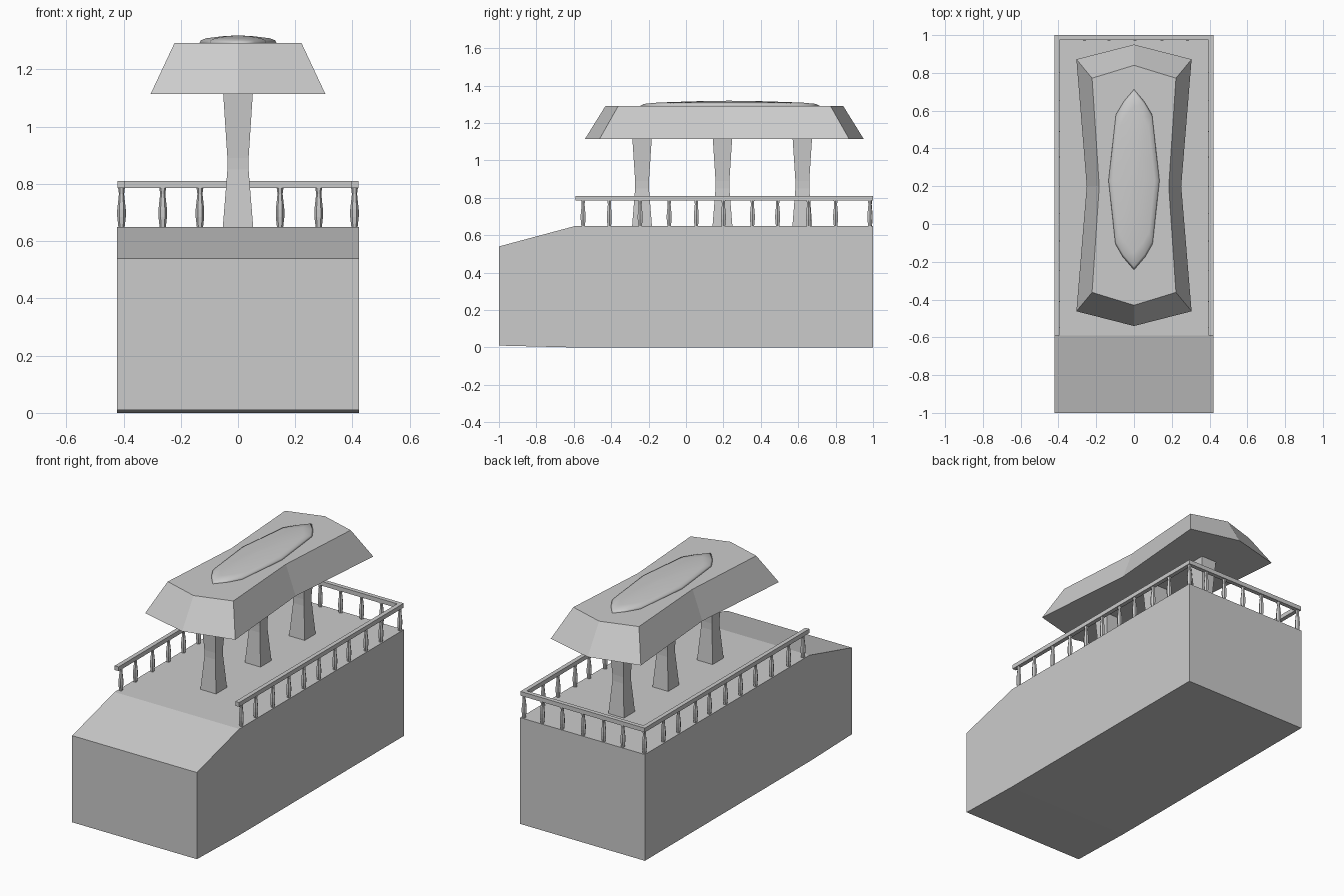
import bpy, bmesh, math

if "Cube" in bpy.data.objects:
    bpy.data.objects.remove(bpy.data.objects["Cube"])


def loft(name, rings, smooth=False):
    """Skin a stack of equally sized closed rings and cap both ends."""
    bm = bmesh.new()
    loops = [[bm.verts.new(p) for p in ring] for ring in rings]
    n = len(loops[0])
    for a, b in zip(loops, loops[1:]):
        for i in range(n):
            j = (i + 1) % n
            bm.faces.new((a[i], a[j], b[j], b[i]))
    bm.faces.new(loops[0][::-1])
    bm.faces.new(loops[-1])
    bmesh.ops.recalc_face_normals(bm, faces=bm.faces)
    me = bpy.data.meshes.new(name)
    bm.to_mesh(me)
    bm.free()
    for p in me.polygons:
        p.use_smooth = smooth
    ob = bpy.data.objects.new(name, me)
    bpy.context.collection.objects.link(ob)
    return ob


def turned(name, x, y, profile, sides, phase=0.0):
    """Post made from (radius, height) pairs."""
    angles = [phase + 2 * math.pi * i / sides for i in range(sides)]
    return loft(name, [[(x + r * math.cos(a), y + r * math.sin(a), z) for a in angles]
                       for r, z in profile])


def mirrored(half):
    """Complete an outline whose first and last points lie on x = 0."""
    return half + [(-x, y) for x, y in half[-2:0:-1]]


def at(outline, z):
    return [(x, y, z) for x, y in outline]


# Base block with sloped front
side = [(-1, 0.01), (-0.6, 0), (1, 0), (1, 0.65), (-0.59, 0.65), (-1, 0.54)]
loft("base_block", [[(x, y, z) for y, z in side] for x in (-0.422, 0.422)])

# Three waisted square pillars
for i, y in enumerate((-0.235, 0.195, 0.622)):
    prof = [(h * math.sqrt(2), z) for h, z in
            ((0.053, 0.65), (0.037, 0.85), (0.037, 0.89), (0.052, 1.12))]
    turned(f"pillar_{i + 1}", 0, y, prof, 4, math.pi / 4)

# Waisted canopy
low = mirrored([(0, -0.54), (0.305, -0.462), (0.25, 0.2), (0.305, 0.872), (0, 0.95)])
top = mirrored([(0, -0.43), (0.222, -0.362), (0.184, 0.2), (0.222, 0.772), (0, 0.84)])
loft("canopy", [at(low, 1.115), at(top, 1.292)])

# Shallow rounded bulge on the canopy
rim = mirrored([(0, -0.25), (0.06, -0.18), (0.1, -0.11), (0.137, 0.23),
                (0.097, 0.585), (0.055, 0.655), (0, 0.72)])
rings = []
for s, z in ((1, 1.288), (0.95, 1.302), (0.8, 1.309), (0.4, 1.316), (0.03, 1.319)):
    rings.append([(x * s, 0.23 + (y - 0.23) * s, z) for x, y in rim])
loft("canopy_bulge", rings, smooth=True)

# U-shaped handrail
o, n = 0.421, 0.395
rail = [(o, -0.59), (o, 1), (-o, 1), (-o, -0.59), (-n, -0.59), (-n, 0.974), (n, 0.974), (n, -0.59)]
loft("handrail", [at(rail, 0.785), at(rail, 0.811)])

# Balusters down both sides and along the back
spindle = [(0.011, 0.65), (0.015, 0.685), (0.015, 0.71), (0.009, 0.765), (0.012, 0.787)]
side_y = (-0.55, -0.41, -0.245, -0.09, 0.055, 0.2, 0.355, 0.49, 0.655, 0.80, 0.983)
spots = [(sx * 0.407, y) for sx in (-1, 1) for y in side_y]
spots += [(x, 0.985) for x in (-0.263, -0.133, 0.005, 0.147, 0.282)]
for i, (x, y) in enumerate(spots):
    turned(f"baluster_{i + 1}", x, y, spindle, 6)
